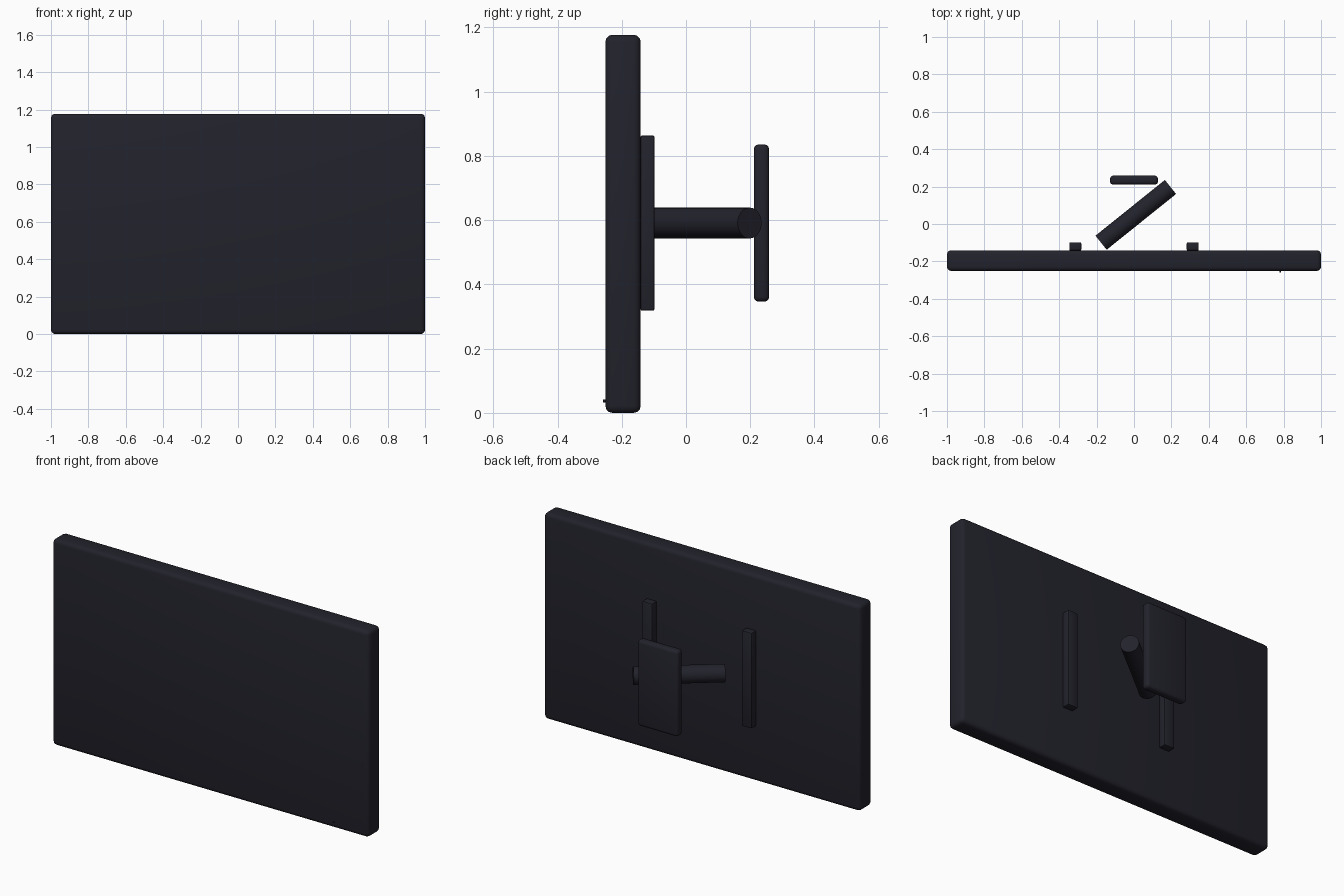
import bpy, math

if "Cube" in bpy.data.objects:
    bpy.data.objects.remove(bpy.data.objects["Cube"])


def material(name, color):
    m = bpy.data.materials.new(name)
    m.diffuse_color = (*color, 1.0)
    m.use_nodes = True
    m.node_tree.nodes["Principled BSDF"].inputs["Base Color"].default_value = m.diffuse_color
    return m


DARK = material("charcoal plastic", (0.016, 0.016, 0.025))


def finish(obj, name):
    obj.name = name
    obj.data.materials.append(DARK)
    bpy.ops.object.shade_smooth_by_angle(angle=math.radians(40))
    return obj


def box(name, lo, hi, bevel, segments=3):
    """Rounded box between two opposite corners."""
    bpy.ops.mesh.primitive_cube_add(
        size=1, location=[(a + b) / 2 for a, b in zip(lo, hi)])
    obj = bpy.context.object
    obj.scale = [b - a for a, b in zip(lo, hi)]
    bpy.ops.object.transform_apply(location=False, rotation=False, scale=True)
    mod = obj.modifiers.new("rounded edges", "BEVEL")
    mod.width = bevel
    mod.segments = segments
    bpy.ops.object.modifier_apply(modifier=mod.name)
    return finish(obj, name)


def cylinder(name, radius, depth, location, rotation, sides):
    bpy.ops.mesh.primitive_cylinder_add(
        vertices=sides, radius=radius, depth=depth,
        location=location, rotation=rotation)
    return finish(bpy.context.object, name)


# Flat television panel
box("display_panel", (-1, -0.251, 0.0), (1, -0.141, 1.177), 0.022)

# Tiny indicator at the lower right of the front
cylinder("indicator", 0.004, 0.009, (0.783, -0.2535, 0.037),
         (math.pi / 2, 0, 0), 12)

# Two vertical mounting rails on the back
for side, label in ((-1, "left"), (1, "right")):
    x = side * 0.314
    box(label + "_rail", (x - 0.032, -0.142, 0.318),
        (x + 0.032, -0.098, 0.864), 0.006, 2)

# Slanted round arm between panel and wall plate
start, end, height = (-0.176, -0.10), (0.195, 0.198), 0.591
dx, dy = end[0] - start[0], end[1] - start[1]
cylinder("swing_arm", 0.048, math.hypot(dx, dy),
         ((start[0] + end[0]) / 2, (start[1] + end[1]) / 2, height),
         (0, math.pi / 2, math.atan2(dy, dx)), 32)

# Wall plate
box("wall_plate", (-0.128, 0.211, 0.346), (0.128, 0.259, 0.836), 0.016)
